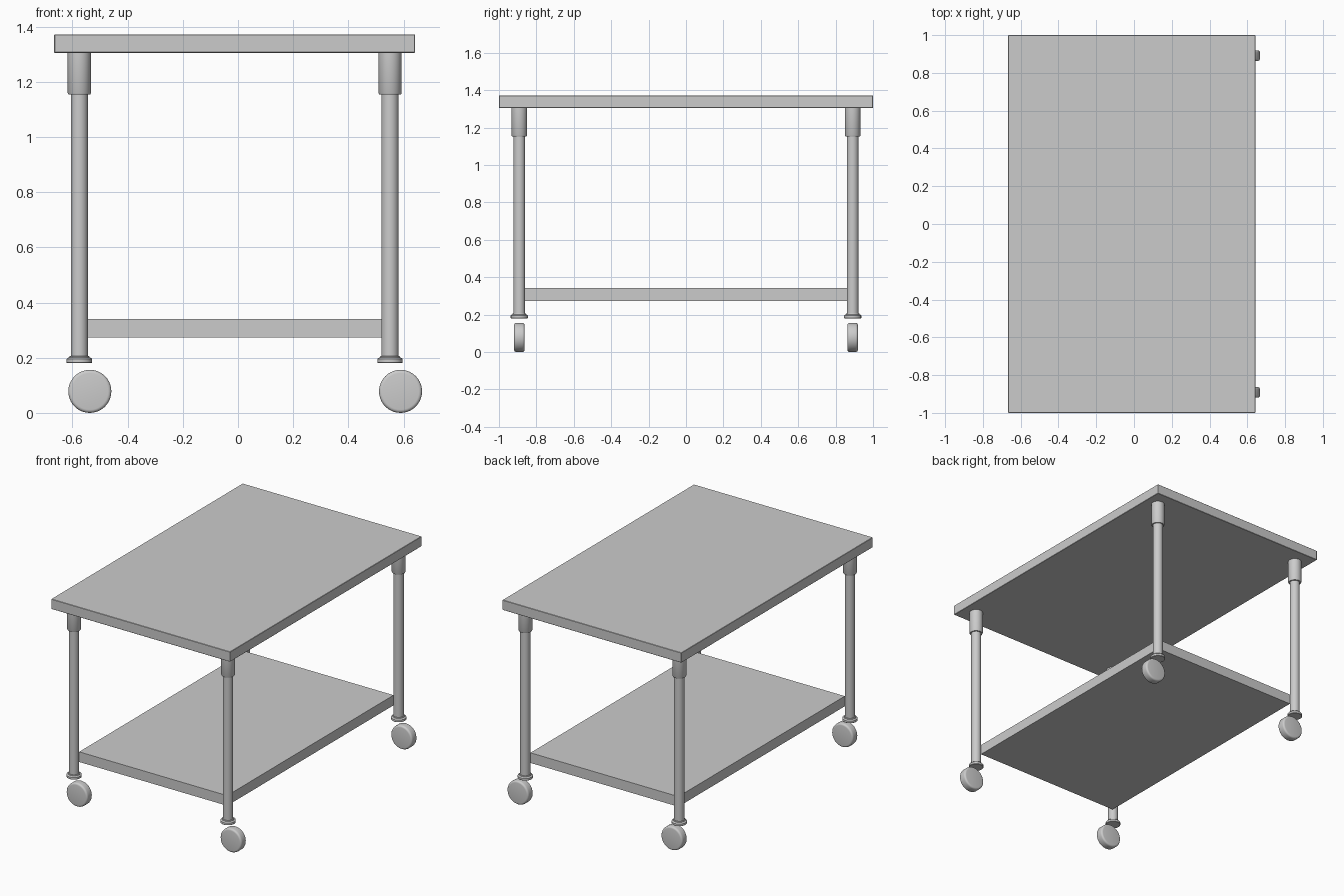
import bpy, bmesh, math
from mathutils import Matrix, Vector

if "Cube" in bpy.data.objects:
    bpy.data.objects.remove(bpy.data.objects["Cube"])

CX = -0.012          # centre of the table frame in x
LEG_X, LEG_Y = 0.563, 0.891
WHEEL_SHIFT = 0.038  # wheels trail towards +x


def finish(bm, name, smooth):
    bmesh.ops.recalc_face_normals(bm, faces=bm.faces)
    mesh = bpy.data.meshes.new(name)
    bm.to_mesh(mesh)
    bm.free()
    obj = bpy.data.objects.new(name, mesh)
    bpy.context.collection.objects.link(obj)
    if smooth:
        bpy.context.view_layer.objects.active = obj
        bpy.ops.object.select_all(action='DESELECT')
        obj.select_set(True)
        bpy.ops.object.shade_smooth_by_angle(angle=math.radians(35))
    return obj


def slab(name, hx, hy, z0, z1, bevel=0.0):
    bm = bmesh.new()
    bmesh.ops.create_cube(bm, size=1)
    bmesh.ops.scale(bm, vec=(2 * hx, 2 * hy, z1 - z0), verts=bm.verts)
    bmesh.ops.translate(bm, vec=(CX, 0, (z0 + z1) / 2), verts=bm.verts)
    if bevel:
        bmesh.ops.bevel(bm, geom=bm.edges[:], offset=bevel, segments=1, affect='EDGES')
    return finish(bm, name, False)


def lathe(name, profile, matrix, sides=40):
    """Closed solid of revolution about local z from (radius, height) points."""
    bm = bmesh.new()
    rings = [[bm.verts.new((r * math.cos(2 * math.pi * i / sides),
                            r * math.sin(2 * math.pi * i / sides), z))
              for i in range(sides)] for r, z in profile]
    for a, b in zip(rings, rings[1:]):
        for i in range(sides):
            j = (i + 1) % sides
            bm.faces.new((a[i], a[j], b[j], b[i]))
    bm.faces.new(rings[0][::-1])
    bm.faces.new(rings[-1])
    bm.transform(matrix)
    return finish(bm, name, True)


# Table top and lower shelf
slab("table_top", 0.654, 1.0, 1.305, 1.371, 0.002)
slab("lower_shelf", 0.541, 0.869, 0.274, 0.341)

# Leg tube, socket under the top, and foot flange
leg_profile = [(0.031, 0.19), (0.031, 1.30)]
socket_profile = [(0.031, 1.153), (0.039, 1.153), (0.042, 1.159), (0.042, 1.305)]
flange_profile = [(0.044, 0.180), (0.046, 0.182), (0.046, 0.195),
                  (0.043, 0.199), (0.037, 0.201), (0.036, 0.205), (0.031, 0.206)]

# Wheel with rounded rims
R, W, B = 0.078, 0.028, 0.012
rim = [(R - B + B * math.sin(t), W - B + B * math.cos(t))
       for t in (math.radians(22.5 * k) for k in range(5))]
wheel_profile = [(r, -z) for r, z in rim] + rim[::-1]

for sx, xn in ((-1, "left"), (1, "right")):
    for sy, yn in ((-1, "front"), (1, "back")):
        x, y = CX + sx * LEG_X, sy * LEG_Y
        tag = f"{yn}_{xn}"
        place = Matrix.Translation(Vector((x, y, 0)))
        lathe(f"{tag}_leg", leg_profile, place)
        lathe(f"{tag}_socket", socket_profile, place)
        lathe(f"{tag}_foot_flange", flange_profile, place)
        lathe(f"{tag}_wheel", wheel_profile,
              Matrix.Translation(Vector((x + WHEEL_SHIFT, y, R)))
              @ Matrix.Rotation(math.pi / 2, 4, 'X'))
